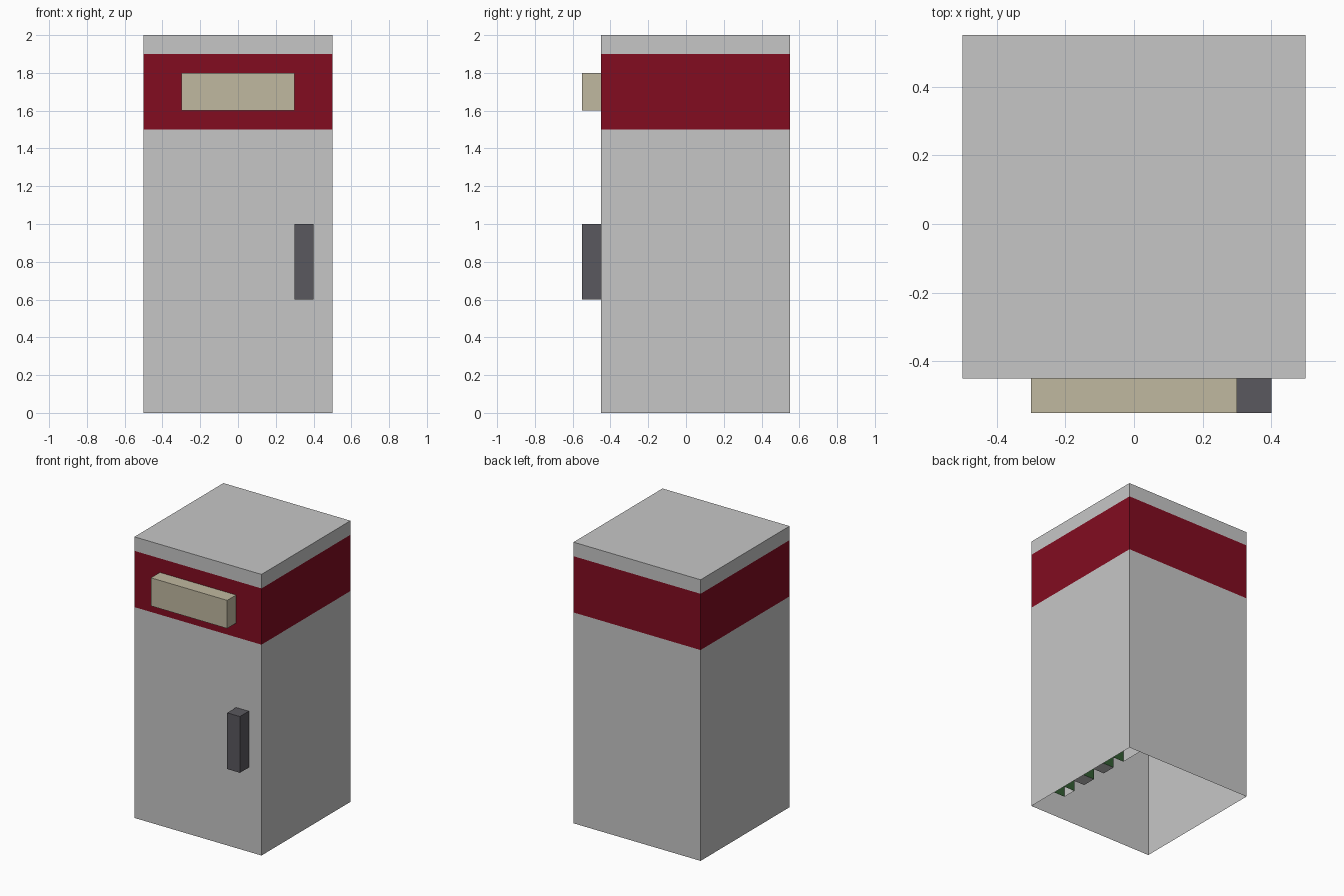
import bpy
import bmesh
from mathutils import Vector

cube = bpy.data.objects.get("Cube")
if cube:
    bpy.data.objects.remove(cube, do_unlink=True)


def srgb(hex_code):
    values = [int(hex_code[i:i + 2], 16) / 255 for i in (0, 2, 4)]
    return [v / 12.92 if v < 0.04 else ((v + 0.055) / 1.055) ** 2.4 for v in values] + [1]


def material(name, hex_code):
    mat = bpy.data.materials.new(name)
    mat.use_nodes = True
    mat.diffuse_color = srgb(hex_code)
    mat.node_tree.nodes["Principled BSDF"].inputs["Base Color"].default_value = srgb(hex_code)
    return mat


grey = material("light grey", "C6C6C6")
red = material("dark red", "820C20")
cream = material("cream", "C0B8A0")
charcoal = material("charcoal", "5A585E")
green = material("dark green", "325C32")


def box(name, low, high, mats, cuts=(), open_bottom=False, rule=None):
    """Box between two corners, sliced at heights, coloured by a face rule."""
    low, high = Vector(low), Vector(high)
    bm = bmesh.new()
    bmesh.ops.create_cube(bm, size=1)
    for v in bm.verts:
        v.co = (low + high) / 2 + v.co * (high - low)
    for z in cuts:
        bmesh.ops.bisect_plane(bm, geom=bm.verts[:] + bm.edges[:] + bm.faces[:],
                               plane_co=(0, 0, z), plane_no=(0, 0, 1))
    bm.normal_update()
    if open_bottom:
        bottom = [f for f in bm.faces if f.normal.z < -0.5]
        bmesh.ops.delete(bm, geom=bottom, context='FACES')
    if rule:
        for f in bm.faces:
            f.material_index = rule(f)
    mesh = bpy.data.meshes.new(name)
    bm.to_mesh(mesh)
    bm.free()
    for mat in mats:
        mesh.materials.append(mat)
    obj = bpy.data.objects.new(name, mesh)
    bpy.context.collection.objects.link(obj)
    return obj


# Cabinet shell, open underneath, with a red band near the top
box("cabinet", (-0.5, -0.45, 0), (0.5, 0.55, 2), [grey, red], cuts=(1.5, 1.9), open_bottom=True,
    rule=lambda f: int(1.5 < f.calc_center_median().z < 1.9))

# Front fittings
box("sign_panel", (-0.3, -0.55, 1.6), (0.3, -0.45, 1.8), [cream])
box("door_handle", (0.3, -0.55, 0.6), (0.4, -0.45, 1), [charcoal])

# Inner posts along the left wall, green on the faces across the row
posts = [(-0.35, -0.25, True), (-0.15, -0.05, False), (0.05, 0.15, False), (0.25, 0.45, True)]
for i, (y0, y1, hollow) in enumerate(posts):
    box(f"inner_post_{i + 1}", (0.3, y0, 0.1), (0.4, y1, 1.5), [grey, green],
        open_bottom=hollow, rule=lambda f: int(abs(f.normal.y) > 0.5))
